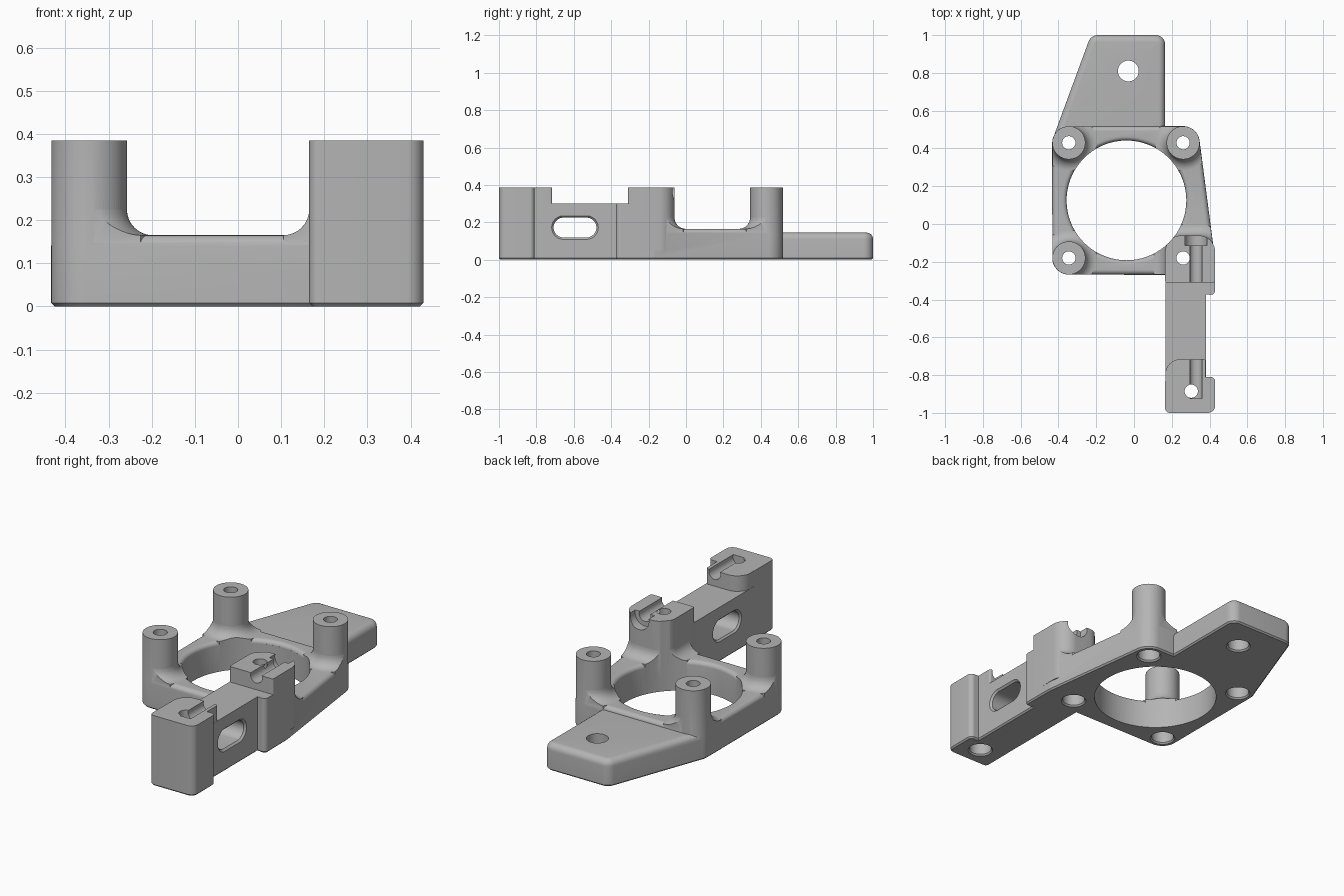
import bpy, bmesh
from math import sin, cos, pi

cube = bpy.data.objects.get("Cube")
if cube:
    bpy.data.objects.remove(cube)

grey = bpy.data.materials.new("plain grey")
grey.use_nodes = True
grey.diffuse_color = (0.46, 0.46, 0.46, 1)
grey.node_tree.nodes["Principled BSDF"].inputs["Base Color"].default_value = grey.diffuse_color

STEPS = 72
DIRS = [(cos(2 * pi * i / STEPS), sin(2 * pi * i / STEPS)) for i in range(STEPS)]


def outline(circles, offset):
    """Outline wrapped tightly around circles (x, y, radius), grown by offset."""
    points = []
    for dx, dy in DIRS:
        x, y, r = max(circles, key=lambda c: c[0] * dx + c[1] * dy + c[2])
        points.append((x + (r + offset) * dx, y + (r + offset) * dy))
    return points


def loft(name, circles, layers, axis="z"):
    """Solid skinned through the outline at each layer (offset, height)."""
    place = {"x": lambda a, b, h: (h, a, b),
             "y": lambda a, b, h: (a, h, b),
             "z": lambda a, b, h: (a, b, h)}[axis]
    bm = bmesh.new()
    rings = [[bm.verts.new(place(a, b, h)) for a, b in outline(circles, off)]
             for off, h in layers]
    for low, high in zip(rings, rings[1:]):
        for i in range(STEPS):
            j = (i + 1) % STEPS
            bm.faces.new((low[i], low[j], high[j], high[i]))
    bm.faces.new(rings[0])
    bm.faces.new(rings[-1])
    bmesh.ops.recalc_face_normals(bm, faces=bm.faces)
    mesh = bpy.data.meshes.new(name)
    bm.to_mesh(mesh)
    bm.free()
    mesh.materials.append(grey)
    obj = bpy.data.objects.new(name, mesh)
    bpy.context.collection.objects.link(obj)
    return obj


def combine(target, tool, operation, keep=False):
    mod = target.modifiers.new("combine", "BOOLEAN")
    mod.operation, mod.object, mod.solver = operation, tool, "EXACT"
    bpy.context.view_layer.objects.active = target
    bpy.ops.object.modifier_apply(modifier=mod.name)
    if not keep:
        bpy.data.objects.remove(tool)


def solid(top, rounding=0.0):
    """Layers with a chamfered foot and an optionally rounded top edge."""
    layers = [(-0.008, 0), (0, 0.008)]
    if not rounding:
        return layers + [(0, top)]
    arc = [k * pi / 12 for k in range(7)]
    return layers + [(rounding * (cos(t) - 1), top + rounding * (sin(t) - 1)) for t in arc]


def flare(base, radius):
    """Layers of a concave fillet that rises from the plate."""
    arc = [k * pi / 16 for k in range(9)]
    return [(radius, 0.1)] + [(radius * (1 - sin(t)), base + radius * (1 - cos(t)))
                              for t in arc] + [(0, base + radius + 0.02)]


PLATE_Z, TOP_Z, FILLET = 0.165, 0.385, 0.06
POSTS = [(-0.345, 0.43), (0.26, 0.43), (-0.345, -0.18)]
CENTRE = (-0.04, 0.125)

# Ring plate with softened outer and inner edges
plate_shape = [(x, y, 0.088) for x, y in POSTS] + [(0.34, -0.182, 0.088)]
body = loft("mounting_bracket", plate_shape, solid(PLATE_Z, 0.025))
lip = [(0.022 * (1 - cos(k * pi / 12)), 0.143 + 0.022 * sin(k * pi / 12)) for k in range(7)]
combine(body, loft("lip_cutter", [(*CENTRE, 0.317)], [(0, -0.1)] + lip + [(0.022, 0.3)]),
        "DIFFERENCE")

# Rear tab
tab = [(-0.19, 0.945, 0.055), (0.115, 0.95, 0.05), (-0.345, 0.43, 0.087), (0.08, 0.43, 0.085)]
combine(body, loft("rear_tab", tab, solid(0.145, 0.035)), "UNION")

# Arm: low bar, front block, its raised shoulder, and the rear base
bar = [(x, y, 0.01) for x in (0.176, 0.37) for y in (-0.9, -0.2)]
front = [(0.19, -0.975, 0.025), (0.39, -0.96, 0.04), (0.405, -0.835, 0.025), (0.19, -0.835, 0.025)]
shoulder = [(0.246, -0.796, 0.08), (0.369, -0.726, 0.01), (0.369, -0.9, 0.01), (0.18, -0.9, 0.01)]
rear = [(0.176, -0.34, 0.01), (0.405, -0.35, 0.025), (0.34, -0.18, 0.088), (0.2, -0.2, 0.01)]
for name, shape, top in (("arm_bar", bar, 0.30), ("front_block", front, TOP_Z),
                         ("front_shoulder", shoulder, TOP_Z), ("rear_base", rear, 0.30)):
    combine(body, loft(name, shape, solid(top)), "UNION")

# Posts and rear block, each with a fillet trimmed to the plate
rear_block = [(0.175, -0.3, 0.01), (0.419, -0.3, 0.01), (0.344, -0.146, 0.085), (0.25, -0.146, 0.085)]
uprights = [[(x, y, 0.0875)] for x, y in POSTS] + [rear_block]
trim = loft("fillet_trim", plate_shape, [(-0.001, 0.05), (-0.001, 0.4)])
trim.hide_render = True
for shape in uprights:
    skirt = loft("fillet", shape, flare(PLATE_Z, FILLET))
    combine(skirt, trim, "INTERSECT", keep=True)
    combine(body, skirt, "UNION")
    combine(body, loft("upright", shape, [(0, 0.05), (0, TOP_Z)]), "UNION")
bpy.data.objects.remove(trim)

# Large bore
combine(body, loft("bore", [(*CENTRE, 0.317)], [(0, -0.1), (0, 0.5)]), "DIFFERENCE")

# Screw holes with wide recesses underneath
for x, y in POSTS + [(0.26, -0.18), (0.303, -0.885)]:
    steps = [(0.03, -0.1), (0.03, -0.001), (0.022, 0.008), (0.022, 0.15), (0, 0.151), (0, 0.5)]
    combine(body, loft("screw_hole", [(x, y, 0.035)], steps), "DIFFERENCE")
combine(body, loft("tab_hole", [(-0.03, 0.81, 0.055)],
                   [(0.008, -0.1), (0.008, 0), (0, 0.008), (0, 0.3)]), "DIFFERENCE")

# Slot through the arm, with chamfered mouths
slot = [(-0.655, 0.172, 0.053), (-0.532, 0.172, 0.053)]
combine(body, loft("arm_slot", slot, [(0.02, 0.155), (0, 0.175), (0, 0.37), (0.02, 0.39)], "x"),
        "DIFFERENCE")

# Rod grooves along the block tops, the last one wider
for start, end, radius in ((-0.925, -0.65, 0.035), (-0.35, -0.09, 0.035), (-0.113, 0.05, 0.06)):
    groove = [(0.328, 0.372, radius)]
    combine(body, loft("rod_groove", groove, [(0, start), (0, end)], "y"), "DIFFERENCE")

# Smooth rounded surfaces, keep hard edges
bpy.ops.object.select_all(action="DESELECT")
body.select_set(True)
bpy.context.view_layer.objects.active = body
bpy.ops.object.shade_smooth_by_angle(angle=pi / 6)
